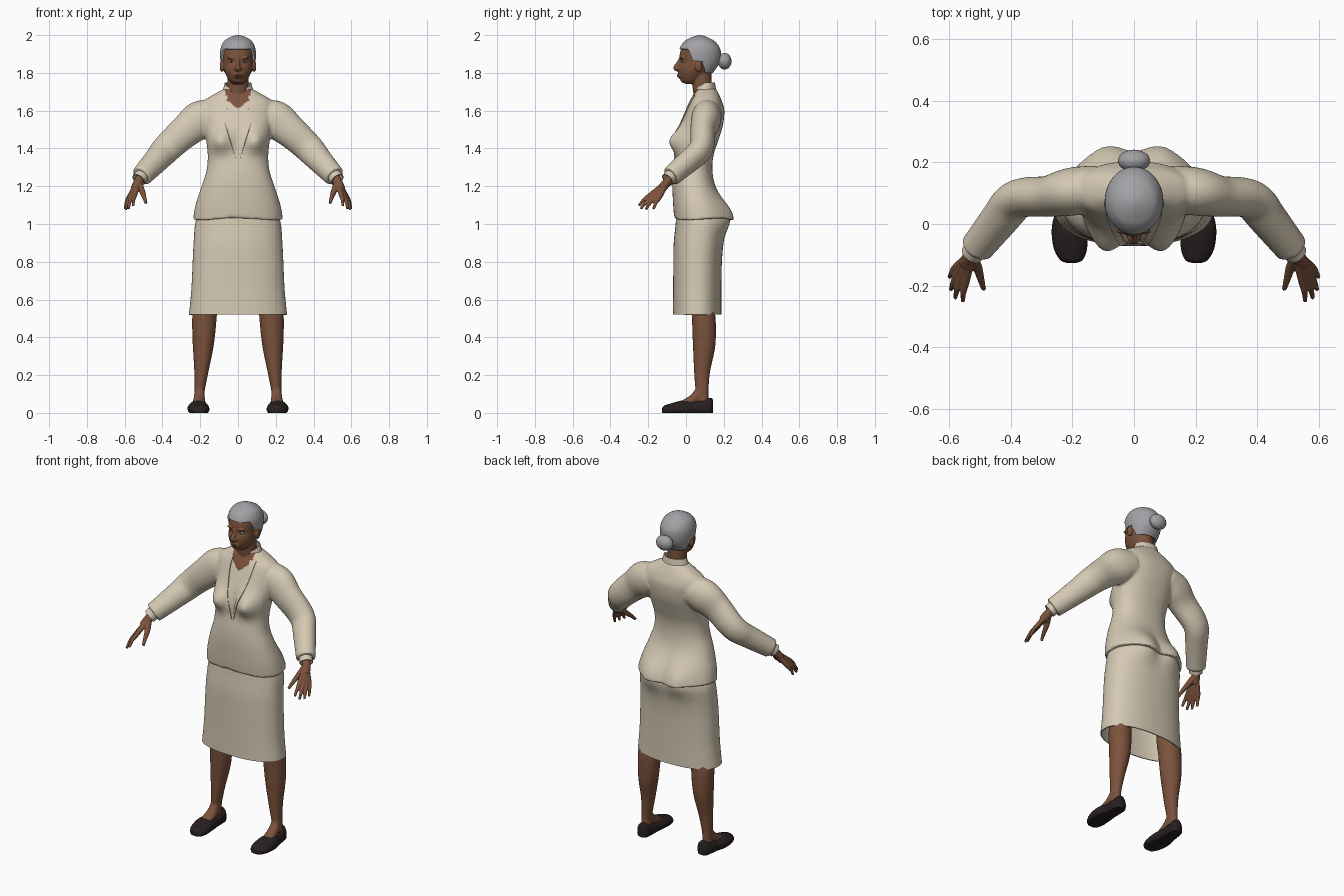
import bpy, bmesh, math
from mathutils import Vector, Matrix

if "Cube" in bpy.data.objects:
    bpy.data.objects.remove(bpy.data.objects["Cube"])


def material(name, rgb):
    m = bpy.data.materials.new(name)
    m.diffuse_color = (*rgb, 1)
    m.use_nodes = True
    m.node_tree.nodes["Principled BSDF"].inputs["Base Color"].default_value = m.diffuse_color
    return m


CREAM = material("cream_cloth", (0.66, 0.58, 0.45))
SKIN = material("brown_skin", (0.2, 0.086, 0.045))
HAIR = material("grey_hair", (0.36, 0.36, 0.38))
SHOE = material("dark_leather", (0.022, 0.014, 0.014))
LIP = material("lip_brown", (0.16, 0.062, 0.04))
WHITE = material("eye_white", (0.42, 0.4, 0.37))
DARK = material("dark_iris", (0.03, 0.02, 0.015))


def spline(rows, k):
    """Catmull-Rom through rows of numbers."""
    out = []
    for i in range(len(rows) - 1):
        p0, p1 = rows[max(i - 1, 0)], rows[i]
        p2, p3 = rows[i + 1], rows[min(i + 2, len(rows) - 1)]
        for j in range(k):
            t = j / k
            out.append([0.5 * (2 * b + (c - a) * t + (2 * a - 5 * b + 4 * c - d) * t * t
                               + (3 * b - a - 3 * c + d) * t ** 3)
                        for a, b, c, d in zip(p0, p1, p2, p3)])
    return out + [list(rows[-1])]


def skin_rings(bm, rings, cap=True):
    vs = [[bm.verts.new(p) for p in r] for r in rings]
    n = len(vs[0])
    for a, b in zip(vs, vs[1:]):
        for i in range(n):
            j = (i + 1) % n
            bm.faces.new((a[i], a[j], b[j], b[i]))
    if cap:
        bm.faces.new(vs[0])
        bm.faces.new(vs[-1])


def loft(bm, rows, shape, n=48, k=5, cap=True):
    skin_rings(bm, [[shape(r, 2 * math.pi * i / n) for i in range(n)]
                    for r in spline(rows, k)], cap)


def tube(bm, path, n=20, k=5, cap=True):
    """Path rows are x, y, z, width radius, depth radius."""
    pts = spline(path, k)
    rings = []
    for i, p in enumerate(pts):
        c = Vector(p[:3])
        t = Vector(pts[min(i + 1, len(pts) - 1)][:3]) - Vector(pts[max(i - 1, 0)][:3])
        u = t.cross(Vector((0, 1, 0))).normalized()
        v = u.cross(t).normalized()
        rings.append([c + u * p[3] * math.cos(a) + v * p[4] * math.sin(a)
                      for a in (2 * math.pi * j / n for j in range(n))])
    skin_rings(bm, rings, cap)


def ball(bm, c, r):
    bmesh.ops.create_uvsphere(bm, u_segments=28, v_segments=18, radius=1,
                              matrix=Matrix.Translation(c) @ Matrix.Diagonal((*r, 1)))


def finish(bm, name, mats, mirror=False, voxel=0, thick=0, smooth=4, rule=None):
    bmesh.ops.recalc_face_normals(bm, faces=bm.faces)
    me = bpy.data.meshes.new(name)
    bm.to_mesh(me)
    bm.free()
    for m in mats:
        me.materials.append(m)
    ob = bpy.data.objects.new(name, me)
    bpy.context.collection.objects.link(ob)
    if thick:
        s = ob.modifiers.new("thick", 'SOLIDIFY')
        s.thickness, s.offset = thick, -1
    if mirror:
        ob.modifiers.new("mirror", 'MIRROR').use_mirror_merge = False
    if voxel:
        r = ob.modifiers.new("blend", 'REMESH')
        r.mode, r.voxel_size = 'VOXEL', voxel
        s = ob.modifiers.new("soften", 'SMOOTH')
        s.factor, s.iterations = 0.5, smooth
    dg = bpy.context.evaluated_depsgraph_get()
    ob.data = bpy.data.meshes.new_from_object(ob.evaluated_get(dg))
    ob.modifiers.clear()
    if rule:
        for p in ob.data.polygons:
            p.material_index = rule(p.center)
    bpy.ops.object.select_all(action='DESELECT')
    ob.select_set(True)
    bpy.context.view_layer.objects.active = ob
    bpy.ops.object.shade_smooth_by_angle(angle=math.radians(60))
    return ob


def oval(r, a, p=2.0):
    z, w, yf, yb = r
    c, s = math.cos(a), math.sin(a)
    return Vector((w * math.copysign(abs(c) ** (2 / p), c),
                   (yf + yb) / 2 + (yb - yf) / 2 * math.copysign(abs(s) ** (2 / p), s), z))


def bump(x, z, cx, cz, rx, rz):
    return math.exp(-((abs(x) - cx) / rx) ** 2 - ((z - cz) / rz) ** 2)


def body(r, a):
    v = oval(r, a, 2.3)
    if math.sin(a) < 0:
        v.y -= 0.057 * bump(v.x, v.z, 0.097, 1.44, 0.06, 0.062) * min(1, -3 * math.sin(a))
    else:
        v.y += 0.042 * bump(v.x, v.z, 0.09, 1.055, 0.085, 0.09) * min(1, 1.5 * math.sin(a))
    return v


def jacket_shape(r, a):
    v = body(r, a)
    v.z += 0.008 * math.sin(3 * a) * math.exp(-(r[0] - 1.025) / 0.03)  # wavy hem
    return v


# Jacket: torso and sleeves blended together, bare skin at the neckline
bm = bmesh.new()
loft(bm, [(1.025, .238, -.062, .222), (1.10, .225, -.068, .195), (1.2, .193, -.072, .155),
          (1.28, .167, -.068, .14), (1.36, .16, -.055, .145), (1.44, .168, -.045, .17),
          (1.52, .18, -.03, .195), (1.6, .19, 0, .203), (1.65, .18, .022, .19),
          (1.685, .13, .04, .175), (1.715, .075, .05, .16)], jacket_shape, 64, 6)
for s in (1, -1):
    tube(bm, [(s * .12, .115, 1.575, .085, .075), (s * .2, .105, 1.55, .102, .078),
              (s * .275, .09, 1.493, .088, .067), (s * .35, .087, 1.426, .08, .064),
              (s * .392, .07, 1.383, .076, .062), (s * .432, .02, 1.338, .068, .06),
              (s * .512, -.08, 1.252, .056, .053)], 28, 6)
jacket = finish(bm, "jacket", [CREAM, SKIN], voxel=0.008, smooth=3,
                rule=lambda c: int(c.y < 0.07 and abs(c.x) < 0.065 and c.z > 1.61 + abs(c.x) / 1.2))

# Lapels laid onto the chest
bm = bmesh.new()
lines = spline([(.055, .092, 1.68), (.058, .085, 1.62), (.045, .07, 1.54),
                (.024, .042, 1.45), (.001, .012, 1.345)], 6)
grid = []
for x0, x1, z in lines:
    row = []
    for i in range(6):
        x = x0 + (x1 - x0) * i / 5
        hit, loc, nor, _ = jacket.ray_cast(Vector((x, -1, z)), Vector((0, 1, 0)))
        y = loc.y if hit else 0.06
        row.append(bm.verts.new((x, y - 0.006, z)))
    grid.append(row)
for a, b in zip(grid, grid[1:]):
    for i in range(5):
        bm.faces.new((a[i], a[i + 1], b[i + 1], b[i]))
finish(bm, "lapels", [CREAM], mirror=True, thick=0.005)

# Standing collar, open at the front
bm = bmesh.new()
prev = None
for i in range(41):
    a = math.radians(-52 + 284 * i / 40)
    f = max(0, -math.sin(a))
    col = [bm.verts.new((rx * math.cos(a), .1 + ry * math.sin(a), z)) for rx, ry, z in
           ((.094, .064, 1.67 - .015 * f), (.08, .06, 1.71 - .02 * f), (.07, .053, 1.748 - .035 * f))]
    if prev:
        for j in range(2):
            bm.faces.new((prev[j], col[j], col[j + 1], prev[j + 1]))
    prev = col
finish(bm, "collar", [CREAM], thick=0.006)

# Shirt cuffs
bm = bmesh.new()
tube(bm, [(.49, -.055, 1.277, .04, .038), (.526, -.098, 1.234, .038, .036)], 24, 3, cap=False)
finish(bm, "cuffs", [CREAM], mirror=True, thick=0.005)

# Skirt, open at the bottom
bm = bmesh.new()
loft(bm, [(.52, .26, -.07, .187), (.65, .247, -.068, .187), (.8, .24, -.067, .19),
          (.9, .235, -.065, .198), (1.0, .227, -.055, .207), (1.07, .205, -.05, .18)],
     body, 64, 6, cap=False)
finish(bm, "skirt", [CREAM], thick=0.006)

# Legs with feet
bm = bmesh.new()
tube(bm, [(.16, .07, .66, .05, .045), (.17, .084, .56, .06, .058), (.178, .094, .5, .065, .063),
          (.184, .096, .36, .056, .06), (.194, .085, .22, .038, .043),
          (.204, .085, .1, .026, .034), (.203, .09, .03, .03, .035)], 24, 6)
tube(bm, [(.204, .085, .13, .024, .03), (.205, .05, .08, .03, .028),
          (.207, 0, .05, .034, .025), (.208, -.05, .032, .03, .015)], 20, 5)
finish(bm, "legs", [SKIN], mirror=True, voxel=0.008, smooth=3)


# Shoes with flat soles
def shoe_shape(r, a):
    y, cx, w, h = r
    return Vector((cx + w * math.cos(a), y, max(0, h * (0.35 + 0.65 * math.sin(a)))))


bm = bmesh.new()
loft(bm, [(-.126, .203, .016, .026), (-.116, .203, .037, .038), (-.08, .206, .054, .05),
          (-.03, .21, .057, .064), (.01, .21, .053, .066), (.04, .207, .046, .064),
          (.09, .204, .041, .074), (.13, .202, .034, .08), (.143, .202, .015, .07)], shoe_shape, 32, 5)
finish(bm, "shoes", [SHOE], mirror=True)

# Hands: each finger runs from the wrist through its knuckle
bm = bmesh.new()
W = (.528, -.1, 1.222)
tube(bm, [(.5, -.066, 1.265, .026, .026), (*W, .025, .024), (.545, -.13, 1.185, .024, .024)], 16)
fingers = [((.545, -.185, 1.157), (.555, -.25, 1.097)), ((.56, -.175, 1.147), (.58, -.24, 1.08)),
           ((.571, -.16, 1.142), (.594, -.213, 1.076)), ((.577, -.14, 1.142), (.598, -.172, 1.078))]
for k, t in fingers:
    mid = [(p + q) / 2 + d for p, q, d in zip(k, t, (.003, -.003, .004))]
    tube(bm, [(*W, .016, .016), (*k, .013, .013), (*mid, .01, .01), (*t, .007, .007)], 12, 4)
tube(bm, [(*W, .018, .018), (.508, -.14, 1.175, .016, .016),
          (.495, -.185, 1.137, .011, .011), (.487, -.212, 1.11, .008, .008)], 12, 4)
finish(bm, "hands", [SKIN], mirror=True, voxel=0.004, smooth=2)


# Head with neck, nose, jaw and ears
def head_shape(r, a):
    v = oval(r, a)
    if math.sin(a) < 0:
        v.y += 0.007 * bump(v.x, v.z, .035, 1.858, .017, .014)
    return v


bm = bmesh.new()
loft(bm, [(1.742, .026, -.005, .05), (1.76, .047, -.024, .08), (1.79, .064, -.037, .11),
          (1.82, .075, -.04, .135), (1.86, .08, -.034, .16), (1.9, .083, -.033, .165),
          (1.94, .078, -.02, .16), (1.97, .06, .01, .13), (1.985, .02, .05, .09)], head_shape, 56, 6)
tube(bm, [(0, .1, 1.58, .075, .055), (0, .09, 1.68, .058, .05), (0, .08, 1.8, .055, .055)], 28)
tube(bm, [(0, -.03, 1.878, .008, .008), (0, -.041, 1.85, .01, .011),
          (0, -.055, 1.826, .013, .013), (0, -.038, 1.815, .014, .01)], 16)
ball(bm, (0, -.01, 1.763), (.028, .02, .016))
ball(bm, (0, -.032, 1.787), (.028, .013, .018))
for s in (1, -1):
    ball(bm, (s * .014, -.044, 1.822), (.009, .011, .008))
    ball(bm, (s * .086, .066, 1.835), (.011, .019, .031))
    ball(bm, (s * .033, -.022, 1.88), (.024, .011, .007))
finish(bm, "head", [SKIN], voxel=0.0045, smooth=3)

# Lips
bm = bmesh.new()
ball(bm, (0, -.037, 1.789), (.022, .011, .005))
ball(bm, (0, -.036, 1.78), (.019, .011, .006))
finish(bm, "lips", [LIP])

# Eyes
for name, mat, c, r in (("eyes", WHITE, (.036, -.0155, 1.86), (.0135, .009, .0055)),
                        ("irises", DARK, (.035, -.0215, 1.86), (.0042, .004, .0045))):
    bm = bmesh.new()
    ball(bm, c, r)
    finish(bm, name, [mat], mirror=True)


# Hair cap trimmed along the hairline
def hairline(y):
    for y0, y1, z0, z1 in ((-1, .01, 1.926, 1.926), (.01, .035, 1.926, 1.865),
                           (.035, .085, 1.865, 1.86), (.085, .1, 1.86, 1.81)):
        if y < y1:
            return z0 + (z1 - z0) * max(0, (y - y0) / (y1 - y0))
    return 1.8


bm = bmesh.new()
loft(bm, [(1.79, .06, .05, .135), (1.81, .076, .03, .15), (1.85, .09, -.02, .176),
          (1.89, .095, -.037, .185), (1.93, .092, -.033, .18), (1.965, .076, -.01, .155),
          (1.985, .05, .022, .122), (1.996, .022, .05, .095), (2.0, .004, .068, .076)], oval, 120, 12)
bmesh.ops.recalc_face_normals(bm, faces=bm.faces)
cut = [f for f in bm.faces if f.calc_center_median().z < hairline(f.calc_center_median().y)]
bmesh.ops.delete(bm, geom=cut, context='FACES')
finish(bm, "hair", [HAIR], thick=0.012)

# Hair bun
bm = bmesh.new()
ball(bm, (0, .205, 1.862), (.052, .036, .044))
finish(bm, "bun", [HAIR])
